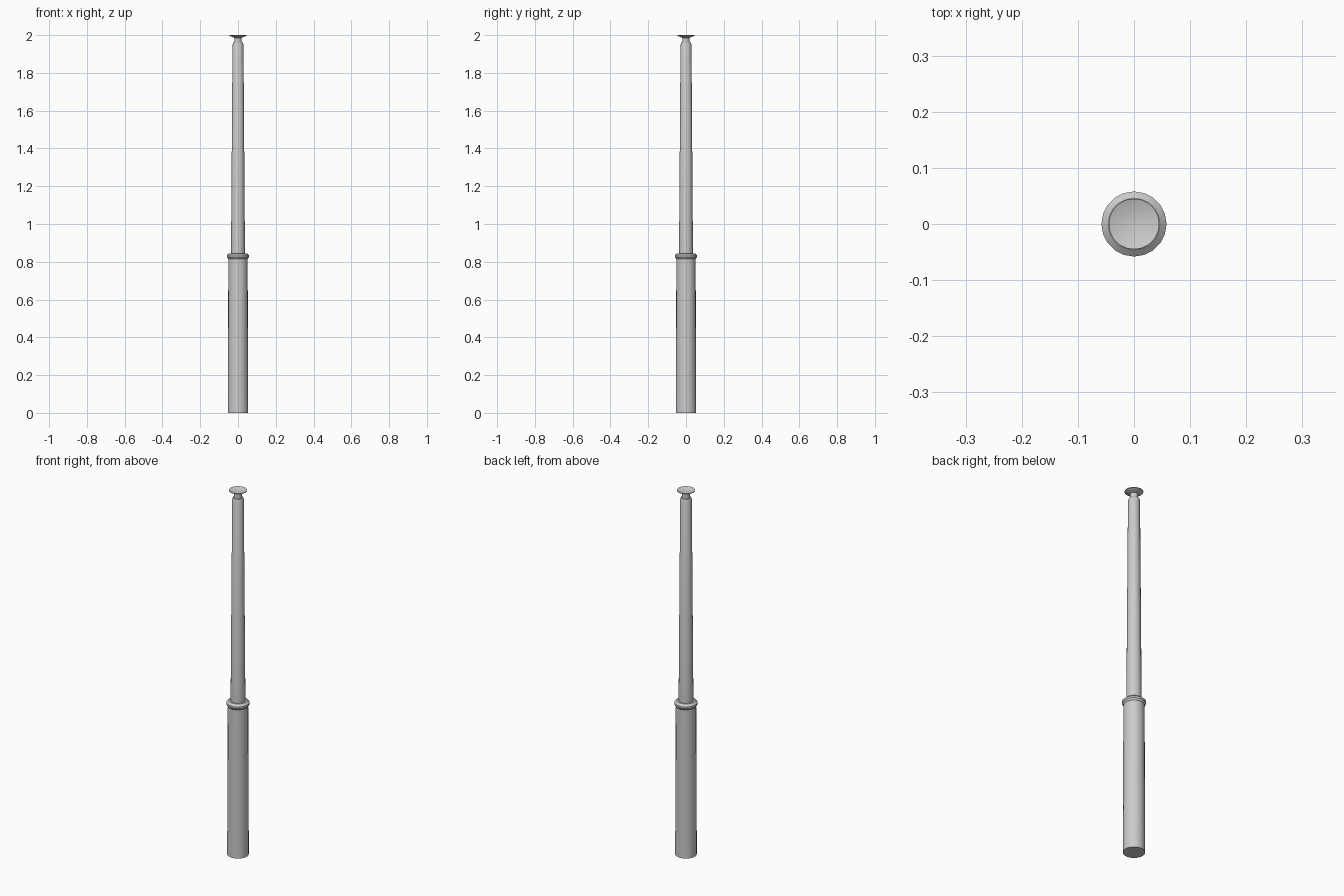
import bpy, bmesh, math

if "Cube" in bpy.data.objects:
    bpy.data.objects.remove(bpy.data.objects["Cube"])

def lathe(name, profile, sides=20):
    """Revolve an (r, z) profile about z and cap both ends."""
    bm = bmesh.new()
    rings = [[bm.verts.new((r * math.cos(2 * math.pi * i / sides),
                            r * math.sin(2 * math.pi * i / sides), z))
              for i in range(sides)] for r, z in profile]
    for a, b in zip(rings, rings[1:]):
        for i in range(sides):
            j = (i + 1) % sides
            bm.faces.new((a[i], a[j], b[j], b[i]))
    bm.faces.new(rings[0][::-1])
    bm.faces.new(rings[-1])
    bmesh.ops.recalc_face_normals(bm, faces=bm.faces)
    mesh = bpy.data.meshes.new(name)
    bm.to_mesh(mesh)
    bm.free()
    ob = bpy.data.objects.new(name, mesh)
    bpy.context.collection.objects.link(ob)
    bpy.context.view_layer.objects.active = ob
    ob.select_set(True)
    bpy.ops.object.shade_smooth_by_angle(angle=math.radians(30))
    ob.select_set(False)
    return ob

# thick lower sleeve with flared collar
lathe("lower_sleeve", [(0.054, 0), (0.051, 0.815), (0.058, 0.825),
                       (0.058, 0.835), (0.046, 0.845), (0.036, 0.845)])
# slim tapered upper shaft with chamfered shoulder and neck
lathe("upper_shaft", [(0.037, 0.84), (0.029, 1.95), (0.025, 1.96),
                      (0.019, 1.96), (0.019, 1.985)])
# dished tip plate
lathe("tip_dish", [(0.019, 1.985), (0.045, 1.997), (0.045, 2.0),
                   (0.021, 1.992)], 24)
